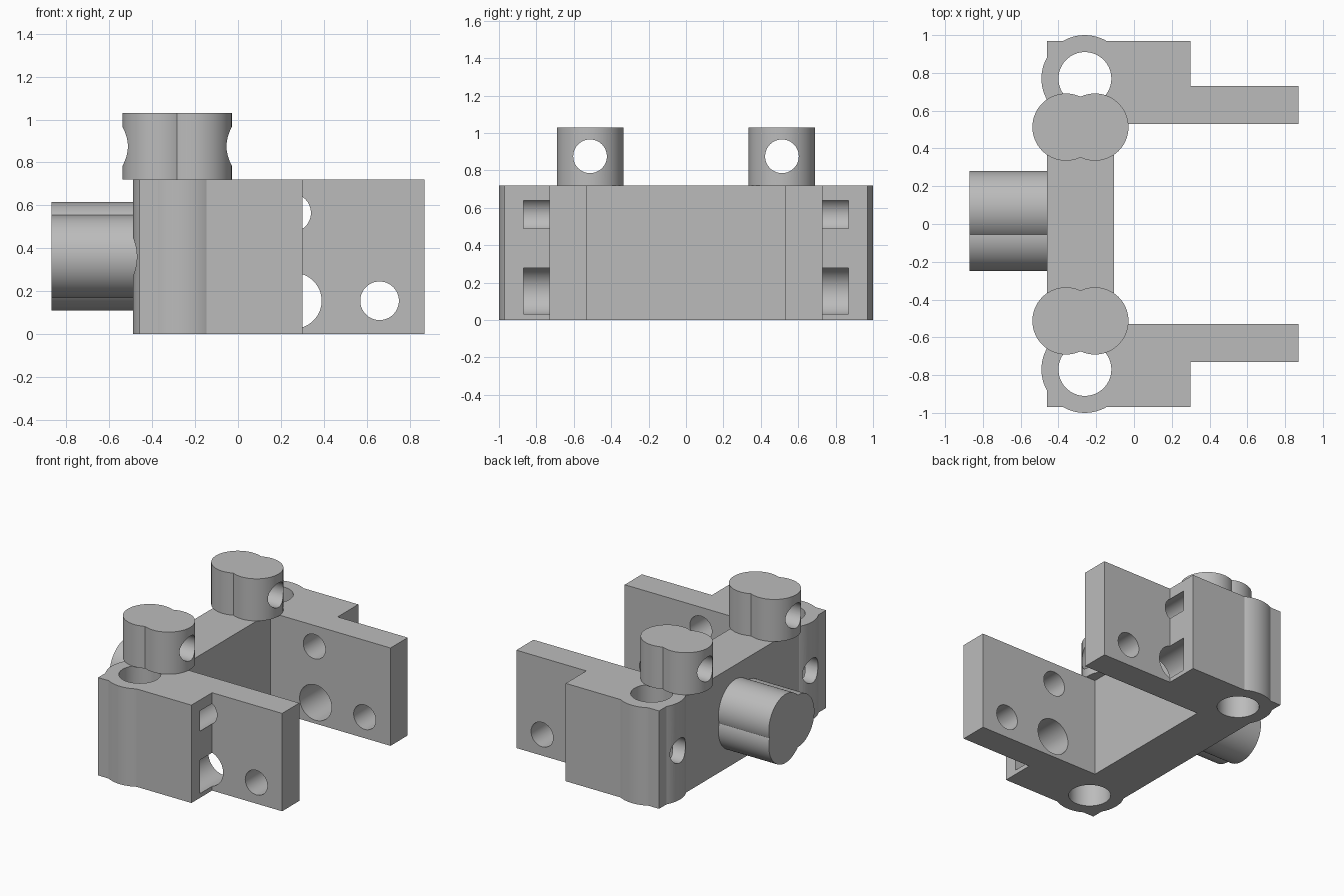
import bpy, bmesh, math
from mathutils import Matrix, Vector

cube = bpy.data.objects.get("Cube")
if cube:
    bpy.data.objects.remove(cube, do_unlink=True)

grey = bpy.data.materials.new("plain_grey")
grey.use_nodes = True
colour = (0.5, 0.5, 0.5, 1)
grey.diffuse_color = colour
grey.node_tree.nodes["Principled BSDF"].inputs["Base Color"].default_value = colour


def make(name, bm):
    bmesh.ops.recalc_face_normals(bm, faces=bm.faces)
    mesh = bpy.data.meshes.new(name)
    bm.to_mesh(mesh)
    bm.free()
    mesh.materials.append(grey)
    ob = bpy.data.objects.new(name, mesh)
    bpy.context.scene.collection.objects.link(ob)
    return ob


def rod(name, start, end, radius):
    """Round bar between two points."""
    a, b = Vector(start), Vector(end)
    turn = (b - a).to_track_quat('Z', 'Y').to_matrix().to_4x4()
    bm = bmesh.new()
    bmesh.ops.create_cone(bm, cap_ends=True, segments=64, radius1=radius, radius2=radius,
                          depth=(b - a).length, matrix=Matrix.Translation((a + b) / 2) @ turn)
    return make(name, bm)


def extrude(name, outline, height):
    bm = bmesh.new()
    face = bm.faces.new([bm.verts.new((x, y, 0)) for x, y in outline])
    grown = bmesh.ops.extrude_face_region(bm, geom=[face])
    top = [v for v in grown["geom"] if isinstance(v, bmesh.types.BMVert)]
    bmesh.ops.translate(bm, verts=top, vec=(0, 0, height))
    return make(name, bm)


def combine(ob, others, operation):
    """Apply booleans and discard the helper solids."""
    for other in others:
        other.hide_render = True
        mod = ob.modifiers.new("cut", 'BOOLEAN')
        mod.operation, mod.solver, mod.object = operation, 'EXACT', other
        graph = bpy.context.evaluated_depsgraph_get()
        mesh = bpy.data.meshes.new_from_object(ob.evaluated_get(graph))
        ob.modifiers.clear()
        ob.data = mesh
        bpy.data.objects.remove(other, do_unlink=True)


H = 0.72
sides = (1, -1)

# U-shaped bracket with stepped arms
half = [(-0.46, 0.97), (0.30, 0.97), (0.30, 0.73), (0.87, 0.73), (0.87, 0.53), (-0.105, 0.53)]
bracket = extrude("bracket", half + [(x, -y) for x, y in reversed(half)], H)

# Rounded bosses around the vertical bores
combine(bracket, [rod("boss", (-0.26, s * 0.77, 0), (-0.26, s * 0.77, H), 0.23) for s in sides], 'UNION')

cutters = []
for s in sides:
    y = s * 0.77
    cutters += [
        rod("vertical_bore", (-0.26, y, -0.1), (-0.26, y, H + 0.1), 0.14),
        rod("back_hole", (-0.6, y, 0.36), (-0.26, y, 0.36), 0.09),
        rod("upper_pocket", (0.25, s * 0.4, 0.565), (0.25, s * 0.87, 0.565), 0.09),
        rod("lower_pocket", (0.26, s * 0.4, 0.155), (0.26, s * 0.87, 0.155), 0.13),
        rod("arm_hole", (0.66, s * 0.4, 0.155), (0.66, s * 0.87, 0.155), 0.09),
    ]
combine(bracket, cutters, 'DIFFERENCE')
parts = [bracket]

# Double-lobed knobs, each with a cross hole
for s, side in zip(sides, ("back", "front")):
    y = s * 0.513
    lobes = [rod(side + "_knob", (x, y, H), (x, y, 1.03), 0.178) for x in (-0.36, -0.207)]
    combine(lobes[0], lobes[1:], 'UNION')
    combine(lobes[0], [rod("cross_hole", (-0.8, y, 0.875), (0.3, y, 0.875), 0.09)], 'DIFFERENCE')
    parts.append(lobes[0])

# Three-lobed stub on the back of the crossbar
lobes = [rod("lobed_stub", (-0.87, y, z), (-0.45, y, z), r)
         for y, z, r in ((0.085, 0.42, 0.195), (0.085, 0.305, 0.195), (-0.058, 0.3625, 0.192))]
combine(lobes[0], lobes[1:], 'UNION')
parts.append(lobes[0])

# Smooth round walls, sharp edges
bpy.ops.object.select_all(action='DESELECT')
for ob in parts:
    ob.select_set(True)
bpy.context.view_layer.objects.active = bracket
bpy.ops.object.shade_smooth_by_angle(angle=math.radians(20))
